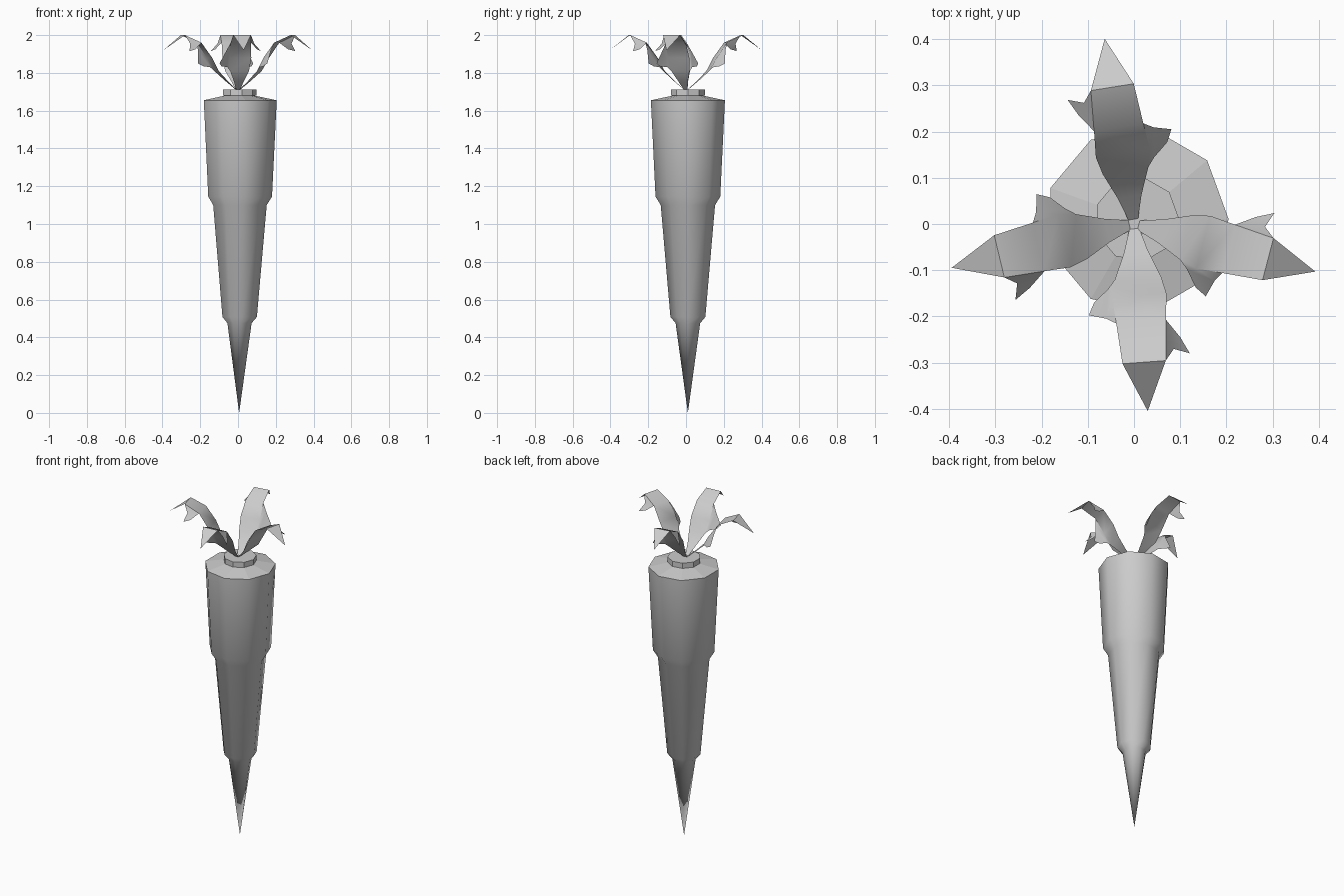
import bpy
import bmesh
from math import radians, sin, cos, tau

cube = bpy.data.objects.get("Cube")
if cube:
    bpy.data.objects.remove(cube, do_unlink=True)

GREY = (0.6, 0.6, 0.6, 1.0)
mat = bpy.data.materials.new("plain grey")
mat.use_nodes = True
mat.diffuse_color = GREY
mat.node_tree.nodes["Principled BSDF"].inputs["Base Color"].default_value = GREY

SIDES = 9
CENTRE = (0.006, 0.01)


def add_object(name, bm, smooth_angle=None):
    mesh = bpy.data.meshes.new(name)
    bm.to_mesh(mesh)
    bm.free()
    obj = bpy.data.objects.new(name, mesh)
    bpy.context.collection.objects.link(obj)
    mesh.materials.append(mat)
    if smooth_angle:
        bpy.ops.object.select_all(action="DESELECT")
        obj.select_set(True)
        bpy.context.view_layer.objects.active = obj
        bpy.ops.object.shade_smooth_by_angle(angle=radians(smooth_angle))
    return obj


def lathe(name, profile, smooth_angle=None):
    """Turn (radius, height) pairs into a nine-sided solid; radius 0 makes a point."""
    bm = bmesh.new()
    rings = []
    for r, z in profile:
        count = SIDES if r else 1
        rings.append([bm.verts.new((CENTRE[0] + r * cos(tau * i / SIDES),
                                    CENTRE[1] + r * sin(tau * i / SIDES), z))
                      for i in range(count)])
    for low, high in zip(rings, rings[1:]):
        for i in range(SIDES):
            j = (i + 1) % SIDES
            if len(low) == 1:
                bm.faces.new((low[0], high[j], high[i]))
            elif len(high) == 1:
                bm.faces.new((low[i], low[j], high[0]))
            else:
                bm.faces.new((low[i], low[j], high[j], high[i]))
    return add_object(name, bm, smooth_angle)


# Stepped tapering root
lathe("root", [(0, 0), (0.066, 0.475), (0.094, 0.508), (0.146, 1.10),
               (0.174, 1.145), (0.199, 1.655)], 50)

# Shallow faceted cap with the stem collar on top
lathe("root_cap", [(0.199, 1.655), (0.08, 1.68), (0.092, 1.68),
                   (0.092, 1.712), (0, 1.712)])

# Leaf spine: distance outwards, half width, height
SPINE = [(0.008, 0.01, 1.71), (0.06, 0.026, 1.755), (0.117, 0.05, 1.81),
         (0.155, 0.059, 1.88), (0.212, 0.054, 1.96), (0.3, 0.047, 2.0)]
TIP = (0.406, 0, 1.92)
# Ragged lobes hanging off each edge: distance outwards, sideways, height
NEAR_LOBE = [(0.136, -0.066, 1.83), (0.164, -0.099, 1.835),
             (0.19, -0.112, 1.85), (0.2, -0.075, 1.92)]
FAR_LOBE = [(0.252, 0.082, 1.925), (0.288, 0.1, 1.915), (0.276, 0.066, 1.955)]


def leaf(name, degrees):
    bm = bmesh.new()
    c, s = cos(radians(degrees)), sin(radians(degrees))

    def vert(u, v, z):
        return bm.verts.new((u * c - v * s, u * s + v * c, z))

    left = [vert(u, w, z) for u, w, z in SPINE]
    right = [vert(u, -w, z) for u, w, z in SPINE]
    for i in range(len(SPINE) - 1):
        bm.faces.new((right[i], right[i + 1], left[i + 1], left[i]))
    bm.faces.new((right[-1], vert(*TIP), left[-1]))

    near = [vert(*p) for p in NEAR_LOBE]
    bm.faces.new((right[2], near[0], right[3]))
    bm.faces.new((right[3], near[0], near[3], right[4]))
    bm.faces.new((near[0], near[1], near[2], near[3]))

    far = [vert(*p) for p in FAR_LOBE]
    bm.faces.new((left[4], left[5], far[2]))
    bm.faces.new((left[4], far[2], far[0]))
    bm.faces.new((far[0], far[2], far[1]))
    add_object(name, bm, 40)


# Four drooping leaves
for side, degrees in (("left", -14.7), ("back", 99), ("right", 193.5), ("front", 274.2)):
    leaf(side + "_leaf", degrees)
